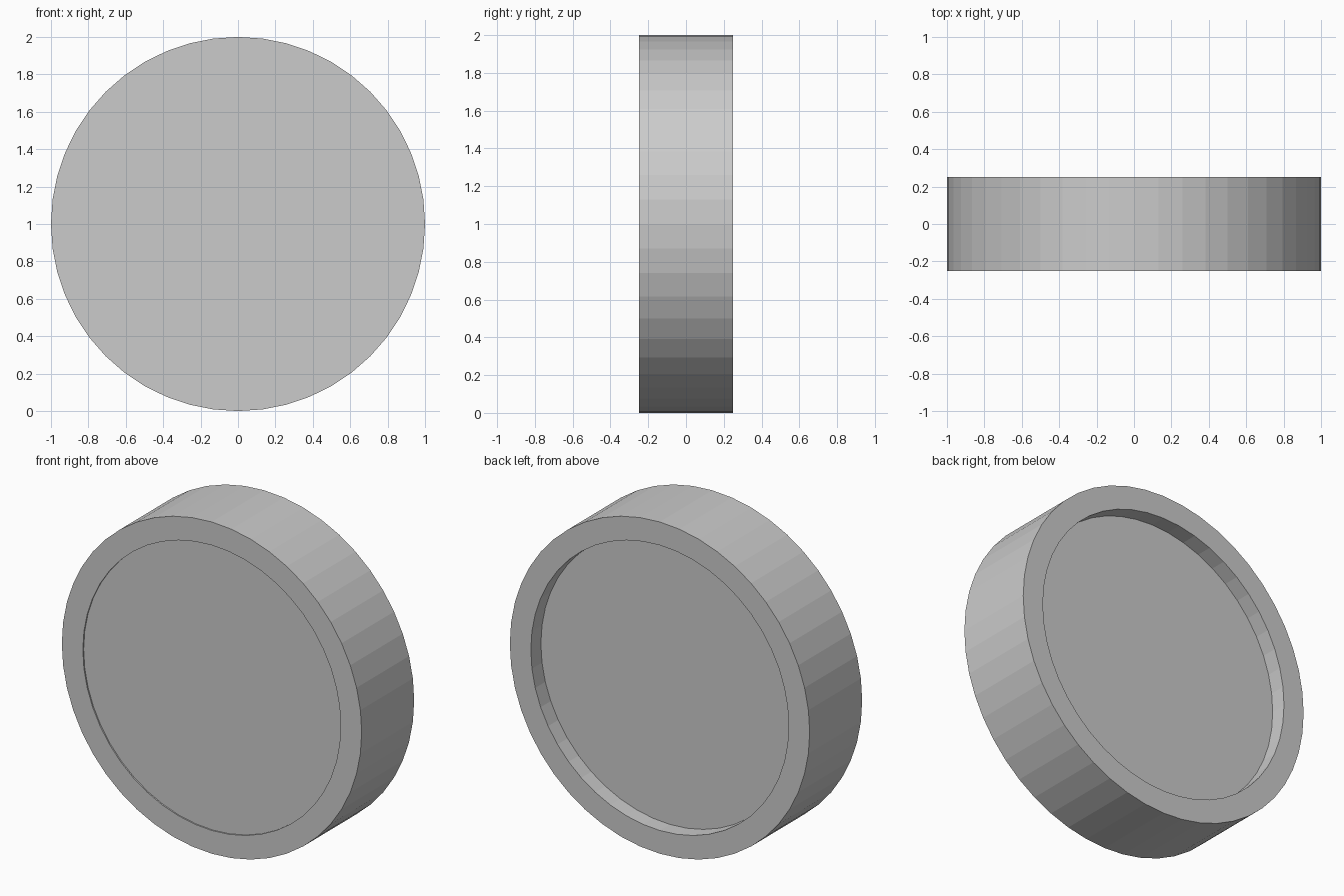
import bpy, bmesh, math

if "Cube" in bpy.data.objects:
    bpy.data.objects.remove(bpy.data.objects["Cube"])

SIDES = 48
R_OUT, R_IN = 1.0, 0.86
HALF = 0.25
FRONT_DEPTH, BACK_DEPTH = 0.008, 0.096


def ring_verts(bm, r, y):
    step = 2 * math.pi / SIDES
    return [bm.verts.new((r * math.cos(i * step), y, 1 + r * math.sin(i * step)))
            for i in range(SIDES)]


# Wheel-shaped disc: rim profile revolved about y, closed by recessed faces
profile = [(R_IN, -HALF + FRONT_DEPTH), (R_IN, -HALF), (R_OUT, -HALF),
           (R_OUT, HALF), (R_IN, HALF), (R_IN, HALF - BACK_DEPTH)]
bm = bmesh.new()
rings = [ring_verts(bm, r, y) for r, y in profile]
for a, b in zip(rings, rings[1:]):
    for i in range(SIDES):
        j = (i + 1) % SIDES
        bm.faces.new((a[i], a[j], b[j], b[i]))

# Front and back recessed panels
bm.faces.new(rings[0])
bm.faces.new(rings[-1])
bmesh.ops.recalc_face_normals(bm, faces=bm.faces)

mesh = bpy.data.meshes.new("recessed_disc")
bm.to_mesh(mesh)
bm.free()
bpy.context.collection.objects.link(bpy.data.objects.new("recessed_disc", mesh))
